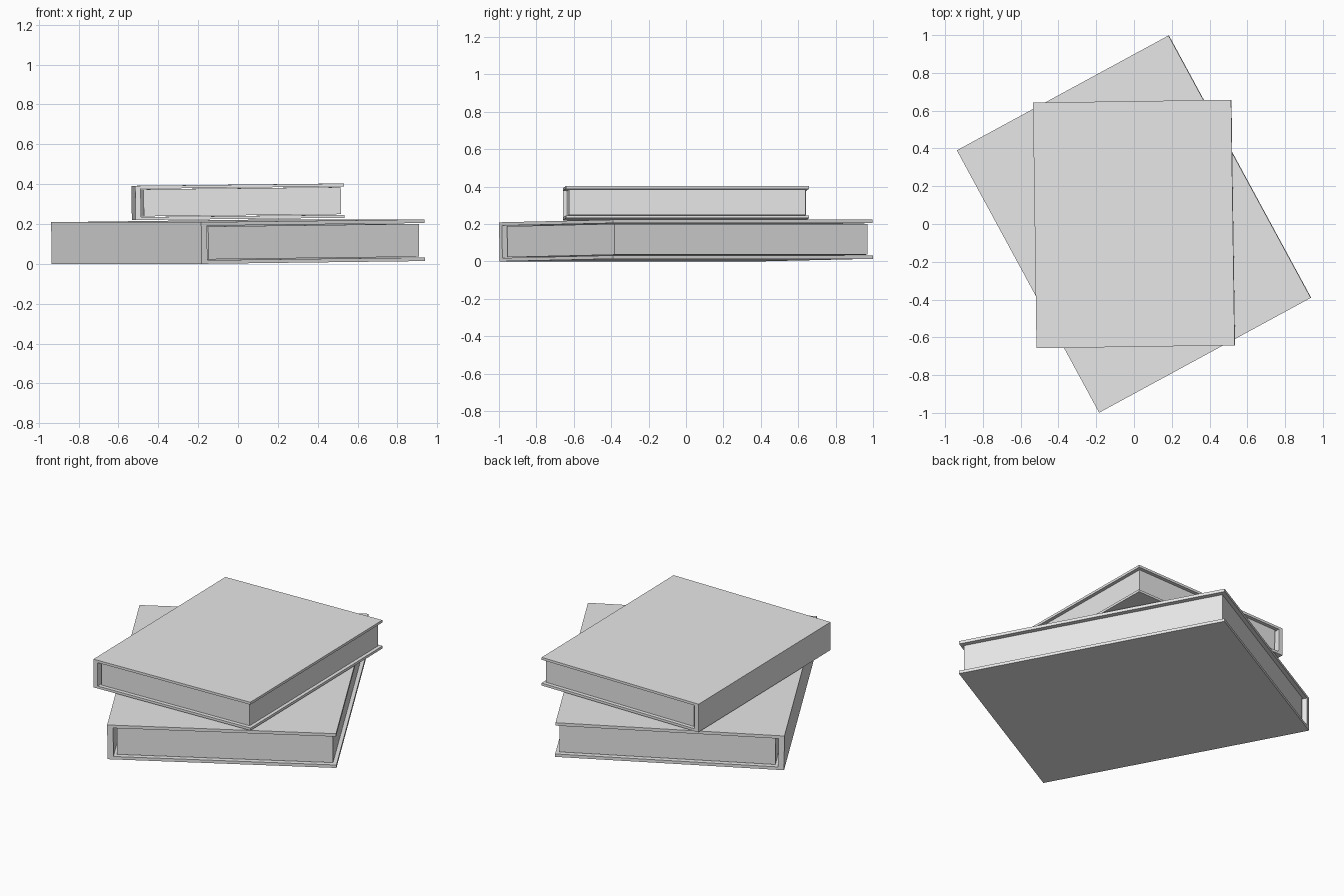
import bpy
import bmesh
from mathutils import Euler, Matrix, Vector

cube = bpy.data.objects.get("Cube")
if cube:
    bpy.data.objects.remove(cube, do_unlink=True)

grey = bpy.data.materials.new("light_grey")
grey.use_nodes = True
colour = (0.8, 0.8, 0.8, 1)
grey.diffuse_color = colour
grey.node_tree.nodes["Principled BSDF"].inputs["Base Color"].default_value = colour

# Book proportions: width, length, thickness
W, L, T = 1.275, 1.58, 0.209
BOARD, SPINE = 0.018, 0.033
INSET, SPINE_GAP, BOARD_GAP = 0.021, 0.018, 0.004


def extrude_profile(name, points, length, transform):
    """Extrude an x-z outline symmetrically along y."""
    bm = bmesh.new()
    face = bm.faces.new([bm.verts.new((x, -length / 2, z)) for x, z in points])
    result = bmesh.ops.extrude_face_region(bm, geom=[face])
    verts = [g for g in result["geom"] if isinstance(g, bmesh.types.BMVert)]
    bmesh.ops.translate(bm, verts=verts, vec=(0, length, 0))
    bmesh.ops.recalc_face_normals(bm, faces=bm.faces)
    mesh = bpy.data.meshes.new(name)
    bm.to_mesh(mesh)
    bm.free()
    mesh.materials.append(grey)
    obj = bpy.data.objects.new(name, mesh)
    bpy.context.collection.objects.link(obj)
    obj.matrix_world = transform


def make_book(name, height, turn, scale):
    # Both books rise slightly toward the fore edge
    transform = Matrix.LocRotScale(
        Vector((0, 0, height)), Euler((0, -0.011, turn)), Vector((scale,) * 3))
    x, z = W / 2, T / 2
    inner_x, inner_z = SPINE - x, z - BOARD

    # Cover: two boards joined by the spine
    cover = [(-x, -z), (x, -z), (x, -inner_z), (inner_x, -inner_z),
             (inner_x, inner_z), (x, inner_z), (x, z), (-x, z)]
    extrude_profile(name + "_cover", cover, L, transform)

    # Page block set back from the cover edges
    left, right, h = inner_x + SPINE_GAP, x - INSET, inner_z - BOARD_GAP
    pages = [(left, -h), (right, -h), (right, h), (left, h)]
    extrude_profile(name + "_pages", pages, L - 2 * INSET, transform)


make_book("lower_book", 0.1115, 0.497, 1.0)
make_book("upper_book", 0.3115, 0.0145, 0.823)
